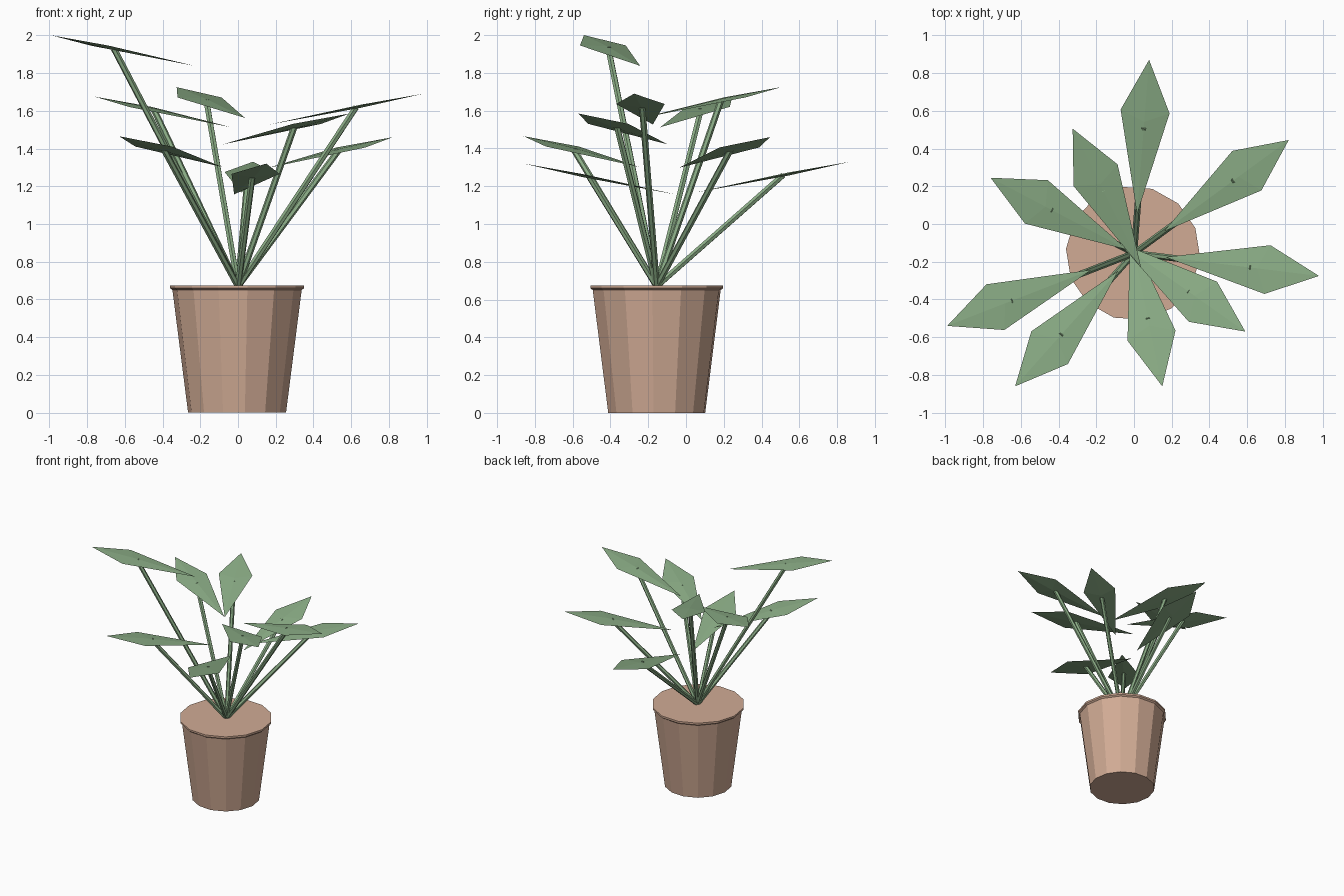
import bpy, bmesh, math
from mathutils import Vector

cube = bpy.data.objects.get("Cube")
if cube:
    bpy.data.objects.remove(cube, do_unlink=True)


def make_material(name, color):
    mat = bpy.data.materials.new(name)
    mat.use_nodes = True
    mat.diffuse_color = color
    mat.node_tree.nodes["Principled BSDF"].inputs["Base Color"].default_value = color
    return mat


def make_object(name, bm, mat):
    bmesh.ops.recalc_face_normals(bm, faces=bm.faces)
    mesh = bpy.data.meshes.new(name)
    bm.to_mesh(mesh)
    bm.free()
    mesh.materials.append(mat)
    obj = bpy.data.objects.new(name, mesh)
    bpy.context.collection.objects.link(obj)
    return obj


clay = make_material("clay", (0.64, 0.41, 0.30, 1))
green = make_material("leaf_green", (0.26, 0.42, 0.24, 1))

POT_CENTRE = Vector((-0.005, -0.155, 0))
POT_TOP = 0.675
UP = Vector((0, 0, 1))


def ring(bm, centre, u, v, radius, sides, start=0.0):
    """Regular polygon of vertices in the plane of u and v."""
    angles = [start + math.tau * i / sides for i in range(sides)]
    return [bm.verts.new(centre + radius * (u * math.cos(a) + v * math.sin(a)))
            for a in angles]


def loft(bm, rings):
    """Closed solid through a list of equal rings."""
    for low, high in zip(rings, rings[1:]):
        for i in range(len(low)):
            j = (i + 1) % len(low)
            bm.faces.new((low[i], low[j], high[j], high[i]))
    bm.faces.new(rings[0][::-1])
    bm.faces.new(rings[-1])


# Tapered pot with a small flared lip and a closed top
bm = bmesh.new()
profile = [(0.26, 0), (0.343, 0.65), (0.356, 0.66), (0.356, POT_TOP)]
loft(bm, [ring(bm, POT_CENTRE + UP * z, Vector((1, 0, 0)), Vector((0, 1, 0)),
               r, 14, math.radians(-3.7)) for r, z in profile])
make_object("pot", bm, clay)


def make_stem(name, start, end, radius=0.017):
    bm = bmesh.new()
    axis = (end - start).normalized()
    u = axis.cross(UP).normalized()
    v = axis.cross(u)
    loft(bm, [ring(bm, p, u, v, radius, 6) for p in (start, end)])
    make_object(name, bm, green)


def make_leaf(name, base, tip, half_width=0.13, bulge=0.008):
    """Thin kite-shaped leaf, slightly raised in the middle on both sides."""
    bm = bmesh.new()
    along = tip - base
    side = UP.cross(along).normalized()
    normal = along.cross(side).normalized()
    wide = base + along * 0.665
    middle = base + along * 0.6
    rim = [bm.verts.new(p) for p in (base, wide - side * half_width,
                                     tip, wide + side * half_width)]
    for offset in (bulge, -bulge):
        centre = bm.verts.new(middle + normal * offset)
        for i in range(4):
            bm.faces.new((rim[i], rim[(i + 1) % 4], centre))
    make_object(name, bm, green)


# Leaves point away from the pot axis, each carried by a straight stem
LEAF_REACH, LEAF_RISE, STEM_JOINT = 0.82, 0.163, 0.565
leaf_tips = [
    (0.08, 0.87, 1.33), (0.82, 0.445, 1.46), (0.98, -0.275, 1.69),
    (0.59, -0.57, 1.585), (0.15, -0.86, 1.32), (-0.63, -0.86, 1.465),
    (-0.99, -0.54, 2.0), (-0.76, 0.245, 1.675), (-0.325, 0.505, 1.725),
]
root = POT_CENTRE + Vector((0.005, 0, POT_TOP - 0.005))
for n, point in enumerate(leaf_tips, 1):
    tip = Vector(point)
    outward = tip - root
    outward.z = 0
    base = tip - outward.normalized() * LEAF_REACH - UP * LEAF_RISE
    make_leaf(f"leaf_{n}", base, tip)
    make_stem(f"stem_{n}", root, base.lerp(tip, STEM_JOINT))
